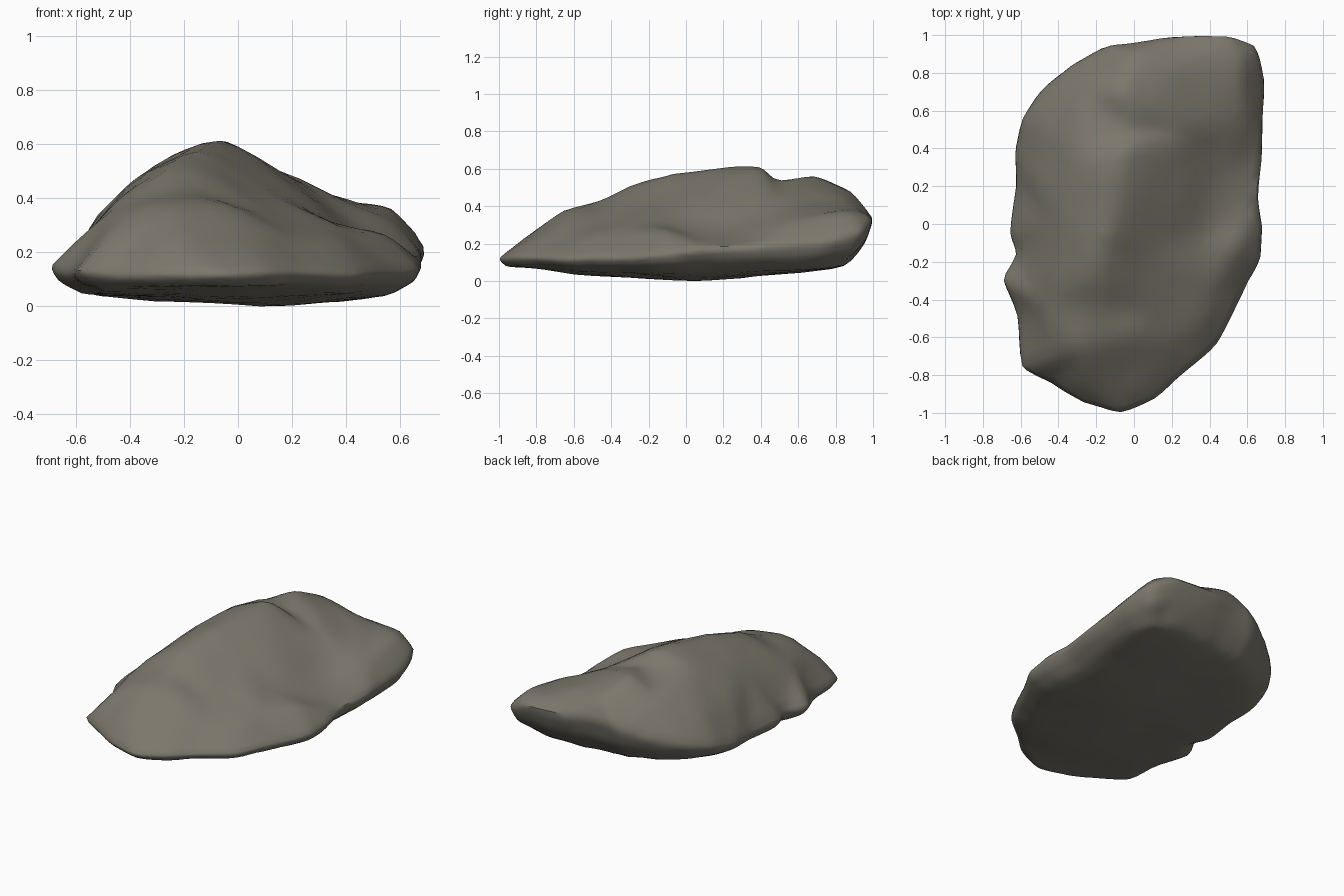
import bpy
import bmesh
import math
from mathutils import Vector, noise
from mathutils.geometry import delaunay_2d_cdt

default = bpy.data.objects.get("Cube")
if default:
    bpy.data.objects.remove(default, do_unlink=True)

# Widest outline of the boulder, counter-clockwise from the front tip
RIM = [
    (-.07, -1.02, .12), (.12, -.93, .13), (.28, -.79, .13), (.45, -.64, .12),
    (.53, -.48, .13), (.62, -.3, .13), (.68, -.19, .14), (.69, -.02, .16),
    (.66, .13, .18), (.69, .4, .19), (.69, .57, .2), (.7, .78, .22),
    (.65, .95, .27), (.5, 1.01, .34), (.2, 1, .35), (-.05, .96, .35),
    (-.17, .95, .33), (-.34, .85, .27), (-.51, .71, .22), (-.6, .56, .18),
    (-.64, .37, .14), (-.63, .2, .14), (-.67, -.06, .14), (-.63, -.16, .15),
    (-.71, -.3, .15), (-.62, -.48, .13), (-.61, -.77, .13), (-.45, -.85, .12),
    (-.28, -.95, .12),
]

# Ridges, shelves and hollows of the upper surface
CREST = [
    (-.25, -.82, .27), (.05, -.8, .24), (-.48, -.72, .28), (.2, -.64, .25),
    (-.3, -.67, .38), (-.05, -.6, .38), (-.47, -.42, .37), (-.2, -.46, .44),
    (-.2, -.23, .55), (.1, -.45, .34), (.38, -.5, .24), (.4, -.33, .28),
    (.54, -.12, .28), (.33, -.08, .32), (.1, -.1, .44), (-.15, -.08, .59),
    (-.42, 0, .45), (-.53, .25, .34), (-.1, .2, .63), (-.05, .4, .63),
    (.15, .2, .5), (.25, .46, .45), (.41, .52, .39), (.47, .28, .26),
    (-.28, .35, .55), (-.46, .5, .39), (-.03, .5, .54), (-.08, .7, .58),
    (.12, .64, .53), (-.28, .7, .47), (.22, .83, .46), (0, .89, .49),
    (.4, .89, .4), (.57, .87, .38), (.57, .55, .33),
]

# Shallow belly underneath
BELLY = [(.16, .05, -.005), (-.2, .1, .015), (0, -.5, .025), (.1, .5, .035)]


def add_sheet(bm, ring, inner):
    """Triangulate the points inside a closed ring and return the ring verts."""
    points = [Vector(p) for p in ring + inner]
    count = len(ring)
    edges = [(i, (i + 1) % count) for i in range(count)]
    _, _, tris, origin, _, _ = delaunay_2d_cdt(
        [p.xy for p in points], edges, [], 1, 1e-5)
    verts = [bm.verts.new(p) for p in points]
    for tri in tris:
        bm.faces.new([verts[origin[i][0]] for i in tri])
    return verts[:count]


def add_flank(bm, ring_a, ring_b):
    """Join two rings of equal length with quads."""
    for i in range(len(ring_a)):
        j = (i + 1) % len(ring_a)
        bm.faces.new((ring_a[i], ring_a[j], ring_b[j], ring_b[i]))


def foot(point):
    """Point of the rounded lower flank under a rim point."""
    x, y, z = point
    return (x * .95, y * .955, .01 + z * .57)


def underside(point):
    """Point on the edge of the belly under a rim point."""
    x, y, z = point
    return (x * .82, y * .85, .04 + .035 * y * y)


bm = bmesh.new()
upper = add_sheet(bm, RIM, CREST)
middle = [bm.verts.new(foot(p)) for p in RIM]
lower = add_sheet(bm, [underside(p) for p in RIM], BELLY)
add_flank(bm, upper, middle)
add_flank(bm, middle, lower)
bmesh.ops.triangulate(bm, faces=bm.faces[:])
bmesh.ops.recalc_face_normals(bm, faces=bm.faces[:])

# Refine, round the creases and weather the stone
bmesh.ops.subdivide_edges(bm, edges=bm.edges[:], cuts=3, use_grid_fill=True)
for step in range(2):
    bmesh.ops.smooth_vert(bm, verts=bm.verts[:], factor=.5,
                          use_axis_x=True, use_axis_y=True, use_axis_z=True)
bm.normal_update()
for v in bm.verts:
    v.co += v.normal * noise.fractal(v.co * 5, 1, 2, 3) * .006

# Rest the stone on the ground
ground = min(v.co.z for v in bm.verts)
bmesh.ops.translate(bm, verts=bm.verts[:], vec=(0, 0, -ground))

mesh = bpy.data.meshes.new("boulder")
bm.to_mesh(mesh)
bm.free()
boulder = bpy.data.objects.new("boulder", mesh)
bpy.context.collection.objects.link(boulder)

# Grey-brown stone
stone = bpy.data.materials.new("grey brown stone")
stone.use_nodes = True
colour = (.2, .185, .15, 1)
stone.diffuse_color = colour
stone.node_tree.nodes["Principled BSDF"].inputs["Base Color"].default_value = colour
mesh.materials.append(stone)

bpy.context.view_layer.objects.active = boulder
boulder.select_set(True)
bpy.ops.object.shade_smooth_by_angle(angle=math.radians(45))
